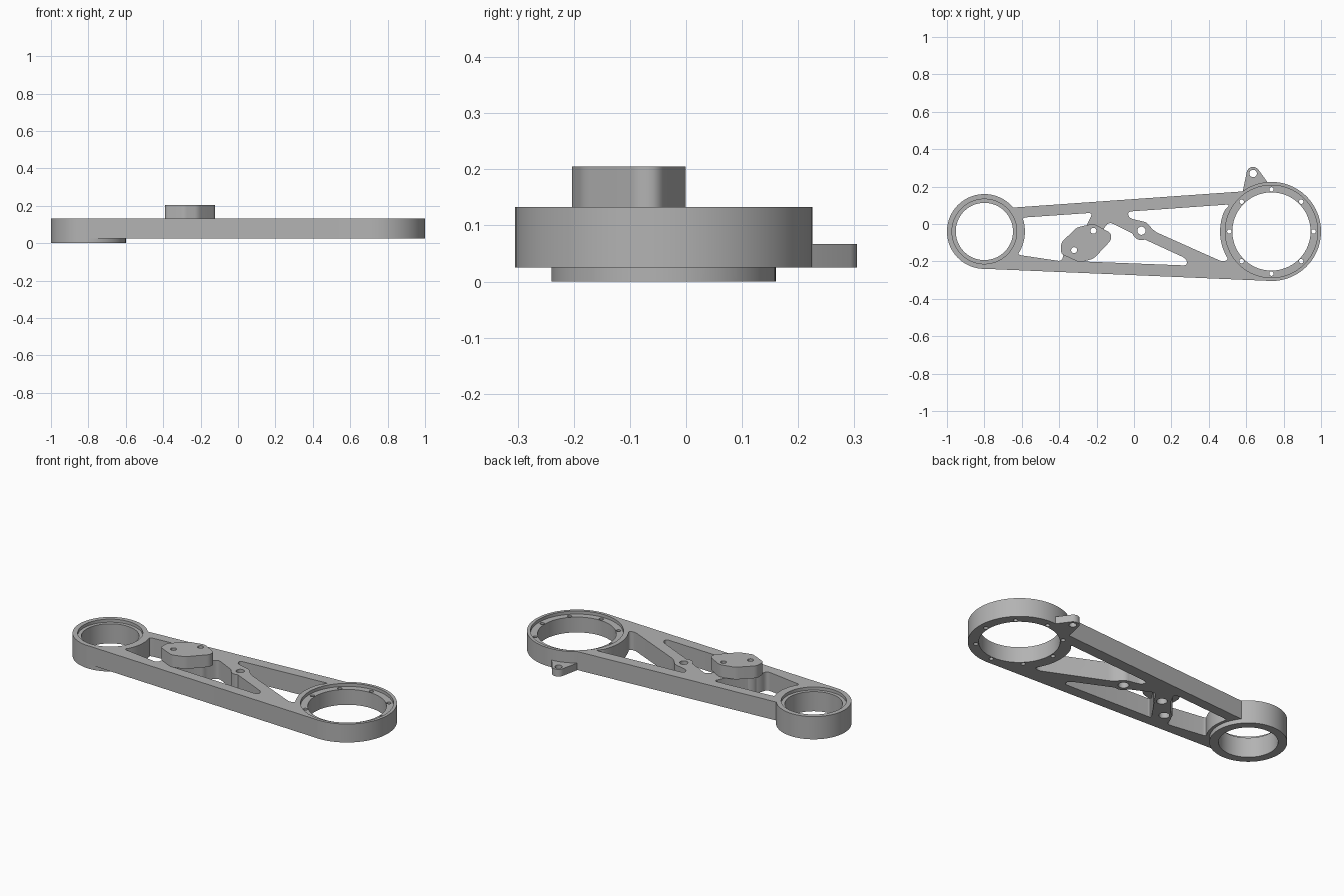
import bpy, bmesh, math
from mathutils import Vector

if "Cube" in bpy.data.objects:
    bpy.data.objects.remove(bpy.data.objects["Cube"])

metal = bpy.data.materials.new("grey_metal")
metal.use_nodes = True
GREY = (0.45, 0.45, 0.45, 1)
metal.diffuse_color = GREY
metal.node_tree.nodes["Principled BSDF"].inputs["Base Color"].default_value = GREY

BASE, TOP = 0.025, 0.133
SMALL, BIG = (-0.8, -0.04), (0.735, -0.04)


def arc(centre, r, start, end, n):
    """Points along a circular arc, angles in degrees."""
    angles = [math.radians(start + (end - start) * i / n) for i in range(n + 1)]
    return [(centre[0] + r * math.cos(a), centre[1] + r * math.sin(a)) for a in angles]


def rounded(points, radius, steps=5):
    """Outline with each corner replaced by a small curve."""
    pts, out = [Vector(p) for p in points], []
    for i, p in enumerate(pts):
        a, b = pts[i - 1] - p, pts[(i + 1) % len(pts)] - p
        if a.angle(b) > 2.8:
            out.append(p)
            continue
        start = p + a.normalized() * min(radius, a.length * 0.45)
        end = p + b.normalized() * min(radius, b.length * 0.45)
        for k in range(steps + 1):
            t = k / steps
            out.append(start * (1 - t) ** 2 + p * 2 * t * (1 - t) + end * t * t)
    return out


def prism(name, outline, z0, z1):
    """Extrude a flat outline between two heights."""
    bm = bmesh.new()
    face = bm.faces.new([bm.verts.new((p[0], p[1], z0)) for p in outline])
    ext = bmesh.ops.extrude_face_region(bm, geom=[face])
    moved = [v for v in ext["geom"] if isinstance(v, bmesh.types.BMVert)]
    bmesh.ops.translate(bm, verts=moved, vec=(0, 0, z1 - z0))
    bmesh.ops.recalc_face_normals(bm, faces=bm.faces)
    mesh = bpy.data.meshes.new(name)
    bm.to_mesh(mesh)
    bm.free()
    mesh.materials.append(metal)
    obj = bpy.data.objects.new(name, mesh)
    bpy.context.collection.objects.link(obj)
    return obj


def disc(name, centre, r, z0, z1, n=32):
    return prism(name, arc(centre, r, 0, 360, n)[:-1], z0, z1)


def combine(obj, tool, operation):
    """Bake one boolean and remove its tool."""
    tool.hide_render = True
    mod = obj.modifiers.new("combine", "BOOLEAN")
    mod.operation, mod.solver, mod.object = operation, "EXACT", tool
    graph = bpy.context.evaluated_depsgraph_get()
    mesh = bpy.data.meshes.new_from_object(obj.evaluated_get(graph))
    obj.modifiers.clear()
    obj.data = mesh
    bpy.data.objects.remove(tool)


def drill(obj, centre, r, z0=-0.1, z1=0.4, n=24):
    combine(obj, disc("drill", centre, r, z0, z1, n), "DIFFERENCE")


# Tapered arm body
frame = prism("arm_frame", [(-0.8, 0.077), (-0.81, -0.239), (0.72, -0.304),
                            (0.735, 0.185)], BASE, TOP)

# Lightening windows: left, middle and right
left_window = arc(SMALL, 0.217, 20, -35, 10) + [
    (-0.385, -0.2), (-0.375, -0.15), (-0.255, -0.01), (-0.22, 0.06)]
middle_window = [(-0.135, 0.012), (0.03, -0.07), (0.28, -0.185),
                 (0.285, -0.222), (-0.285, -0.2)]
right_window = [(-0.035, 0.066), (0.515, 0.105)] + arc(BIG, 0.275, 155, 213, 10) + [
    (0.475, -0.203), (0.11, -0.04), (0.065, 0.01), (-0.025, 0.03)]
for outline in (left_window, middle_window, right_window):
    window = prism("window_cutter", rounded(outline, 0.025), -0.1, 0.4)
    combine(frame, window, "DIFFERENCE")

# Bearing rings, pivot hub and bosses below the mounting block
PIVOT = (0.04, -0.036)
BOLTS = [(-0.217, -0.036), (-0.32, -0.14)]
combine(frame, disc("small_ring", SMALL, 0.2, 0, TOP, 96), "UNION")
combine(frame, disc("big_ring", BIG, 0.265, BASE, TOP, 96), "UNION")
combine(frame, disc("pivot_hub", PIVOT, 0.05, BASE, TOP), "UNION")
for bolt in BOLTS:
    combine(frame, disc("boss", bolt, 0.042, BASE, TOP), "UNION")

# Bores with a shallow upper seat
for centre, bore, seat in ((SMALL, 0.153, 0.173), (BIG, 0.209, 0.247)):
    drill(frame, centre, bore, n=96)
    drill(frame, centre, seat, TOP - 0.018, 0.4, 96)

# Bolt circle in the big ring
for i in range(8):
    drill(frame, arc(BIG, 0.225, 0, 360, 8)[i], 0.012, n=16)

# Pivot and boss holes, wider from below
for centre, r in [(PIVOT, 0.022)] + [(b, 0.016) for b in BOLTS]:
    drill(frame, centre, r)
    drill(frame, centre, 0.028, -0.1, 0.09)

# Raised mounting block
block = prism("mounting_block", rounded(
    [(-0.39, -0.16), (-0.39, -0.1), (-0.305, -0.018), (-0.215, 0.002), (-0.122, -0.05),
     (-0.122, -0.086), (-0.215, -0.185), (-0.29, -0.206)], 0.018), TOP, 0.205)
for bolt in BOLTS:
    drill(block, bolt, 0.016)

# Side lug on the big ring
LUG = (0.637, 0.27)
lug = prism("side_lug", [(0.58, 0.168)] + arc(LUG, 0.035, 170, 42, 12)
            + [(0.715, 0.222), (0.74, 0.214)], BASE, 0.067)
drill(lug, LUG, 0.02)

# Smooth the round walls, keep hard edges
bpy.ops.object.select_all(action="DESELECT")
for obj in (frame, block, lug):
    obj.select_set(True)
bpy.context.view_layer.objects.active = frame
bpy.ops.object.shade_smooth_by_angle(angle=math.radians(30))
